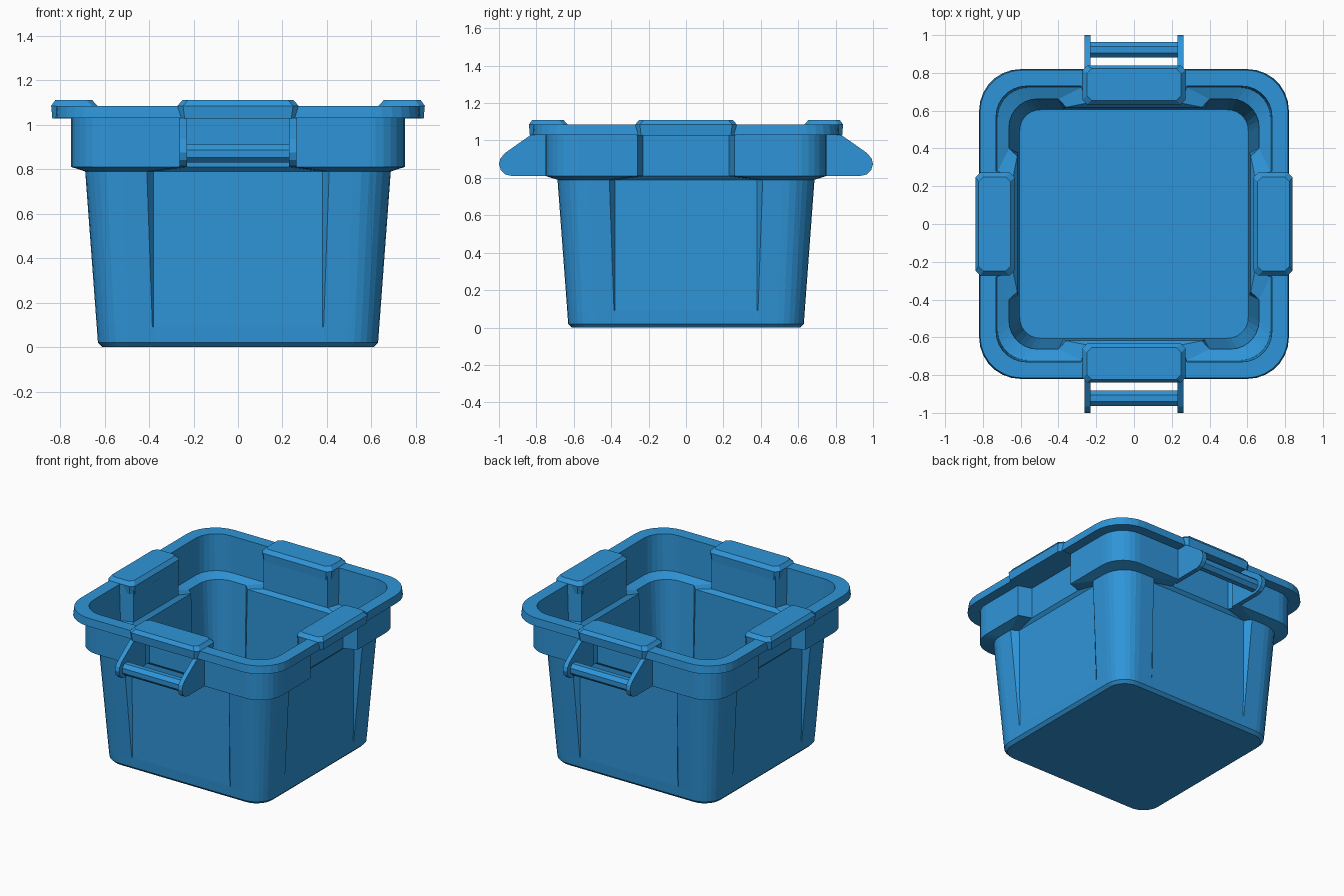
import bpy, bmesh, math
from mathutils import Matrix

if "Cube" in bpy.data.objects:
    bpy.data.objects.remove(bpy.data.objects["Cube"])

blue = bpy.data.materials.new("blue plastic")
blue.diffuse_color = (0.028, 0.30, 0.69, 1)
blue.use_nodes = True
blue.node_tree.nodes["Principled BSDF"].inputs["Base Color"].default_value = blue.diffuse_color


def finish(name, bm):
    bmesh.ops.recalc_face_normals(bm, faces=bm.faces)
    me = bpy.data.meshes.new(name)
    bm.to_mesh(me)
    bm.free()
    me.materials.append(blue)
    ob = bpy.data.objects.new(name, me)
    bpy.context.collection.objects.link(ob)
    return ob


def loft(bm, rings, closed=False):
    """Skin a list of equal-length point rings, capping the ends unless closed."""
    vs = [[bm.verts.new(p) for p in r] for r in rings]
    n = len(vs[0])
    for a, b in zip(vs, vs[1:]):
        for i in range(n):
            j = (i + 1) % n
            bm.faces.new((a[i], a[j], b[j], b[i]))
    bm.faces.new(vs[0][::-1])
    bm.faces.new(vs[-1])


def tub_ring(z, half, r, wo, wi, pos, seg=7):
    """Rounded square whose four sides are notched in to distance pos."""
    side = [(-wo, -half), (-wi, -pos), (wi, -pos), (wo, -half)]
    for k in range(seg + 1):
        a = -math.pi / 2 + k / seg * math.pi / 2
        side.append((half - r + r * math.cos(a), -half + r + r * math.sin(a)))
    pts = []
    for q in range(4):
        c, s = round(math.cos(q * math.pi / 2)), round(math.sin(q * math.pi / 2))
        pts += [(x * c - y * s, x * s + y * c, z) for x, y in side]
    return pts


# Tub: outside wall going up, over the rim, then down the inside
# (z, half width, corner radius, notch outer/inner half width, notch distance)
profile = [
    (0.00, 0.610, 0.12, 0.385, 0.375, 0.610),
    (0.02, 0.630, 0.14, 0.385, 0.375, 0.630),
    (0.09, 0.635, 0.14, 0.385, 0.380, 0.634),
    (0.79, 0.687, 0.17, 0.410, 0.380, 0.640),
    (0.81, 0.750, 0.17, 0.260, 0.230, 0.660),
    (1.03, 0.750, 0.17, 0.260, 0.230, 0.660),
    (1.03, 0.820, 0.22, 0.260, 0.230, 0.820),
    (1.085, 0.815, 0.22, 0.260, 0.230, 0.815),
    (1.085, 0.730, 0.16, 0.280, 0.250, 0.640),
    (0.83, 0.722, 0.16, 0.280, 0.250, 0.640),
    (0.805, 0.662, 0.15, 0.400, 0.360, 0.618),
    (0.09, 0.612, 0.12, 0.375, 0.370, 0.611),
    (0.03, 0.605, 0.11, 0.375, 0.370, 0.605),
]
bm = bmesh.new()
loft(bm, [tub_ring(*p) for p in profile])
finish("tub", bm)


def cap_ring(z, w, y0, y1, c):
    """Rectangle with clipped corners."""
    return [(-w + c, y0, z), (w - c, y0, z), (w, y0 + c, z), (w, y1 - c, z),
            (w - c, y1, z), (-w + c, y1, z), (-w, y1 - c, z), (-w, y0 + c, z)]


# Latch pads on the middle of each rim side
for name, q in (("back", 0), ("left", 1), ("front", 2), ("right", 3)):
    bm = bmesh.new()
    loft(bm, [cap_ring(1.028, 0.265, 0.635, 0.835, 0.025),
              cap_ring(1.085, 0.272, 0.632, 0.840, 0.025),
              cap_ring(1.11, 0.25, 0.655, 0.822, 0.025)])
    bm.transform(Matrix.Rotation(q * math.pi / 2, 4, "Z"))
    finish(name + "_rim_pad", bm)

# Handles: two side plates joined by a faceted grip bar
plate = [(0.70, 0.81), (0.93, 0.81), (0.965, 0.818), (0.99, 0.842), (1.0, 0.875),
         (0.992, 0.905), (0.965, 0.935), (0.83, 1.03), (0.70, 1.03)]
bar = [(0.922 + 0.044 * math.cos(a), 0.87 + 0.044 * math.sin(a))
       for a in (math.pi / 8 + k * math.pi / 4 for k in range(8))]
for name, q in (("back", 0), ("front", 1)):
    bm = bmesh.new()
    for shape, x0, x1 in ((plate, 0.23, 0.262), (plate, -0.262, -0.23), (bar, -0.235, 0.235)):
        loft(bm, [[(x, y, z) for y, z in shape] for x in (x0, x1)])
    bm.transform(Matrix.Rotation(q * math.pi, 4, "Z"))
    finish(name + "_handle", bm)
